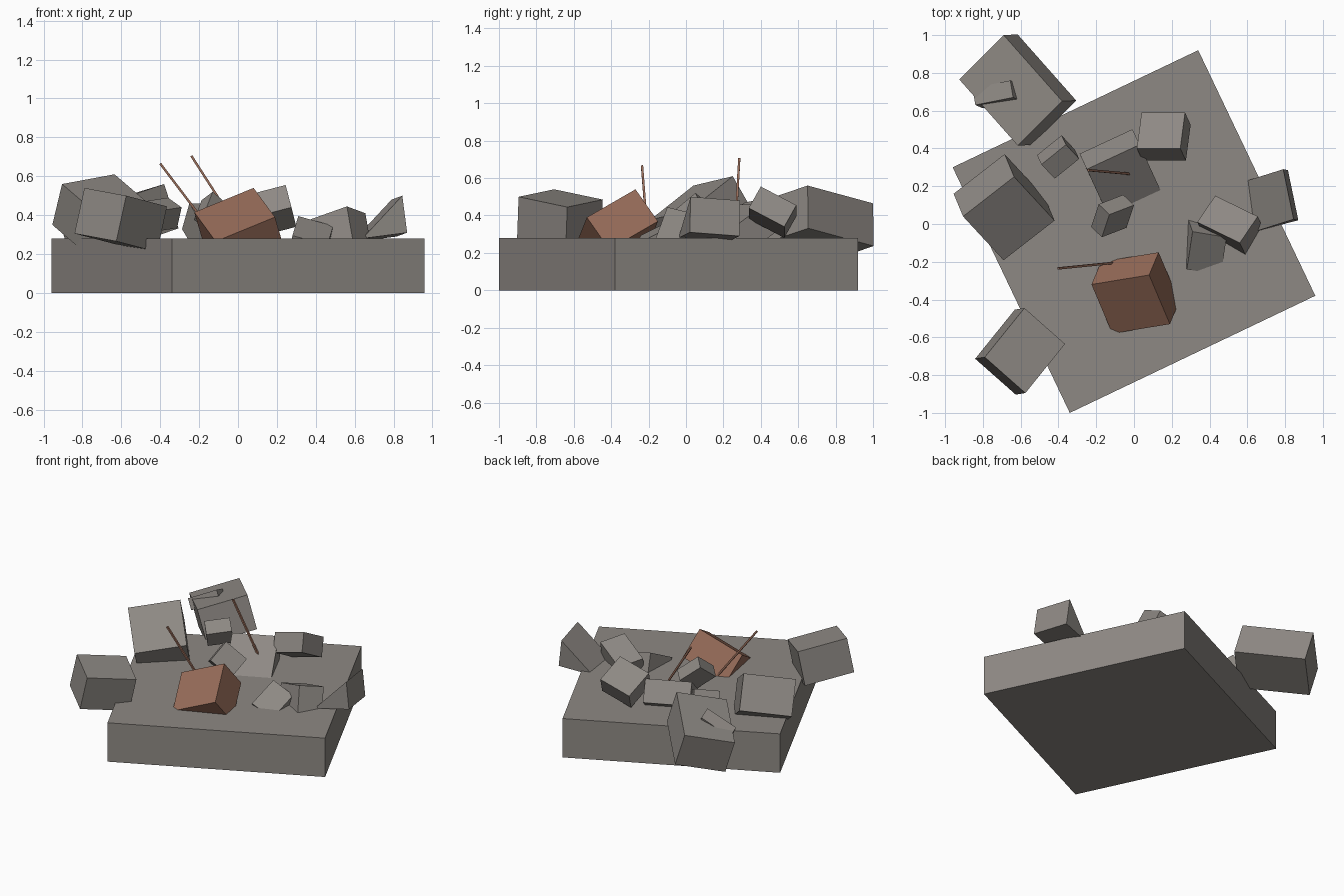
import bpy
import bmesh
from mathutils import Vector

default_cube = bpy.data.objects.get("Cube")
if default_cube:
    bpy.data.objects.remove(default_cube, do_unlink=True)


def flat_material(name, red, green, blue):
    material = bpy.data.materials.new(name)
    material.use_nodes = True
    colour = (red, green, blue, 1)
    material.diffuse_color = colour
    for node in material.node_tree.nodes:
        if node.type == "BSDF_PRINCIPLED":
            node.inputs["Base Color"].default_value = colour
    return material


concrete = flat_material("concrete grey", 0.27, 0.25, 0.23)
rust = flat_material("rusty brown", 0.31, 0.15, 0.1)


def prism(name, profile, sweep, material):
    """Sweep a flat outline along a vector into a closed solid."""
    bm = bmesh.new()
    outline = bm.faces.new([bm.verts.new(point) for point in profile])
    swept = bmesh.ops.extrude_face_region(bm, geom=[outline], use_keep_orig=True)
    moved = [item for item in swept["geom"] if isinstance(item, bmesh.types.BMVert)]
    bmesh.ops.translate(bm, verts=moved, vec=sweep)
    bmesh.ops.recalc_face_normals(bm, faces=bm.faces)
    mesh = bpy.data.meshes.new(name)
    bm.to_mesh(mesh)
    bm.free()
    mesh.materials.append(material)
    part = bpy.data.objects.new(name, mesh)
    bpy.context.scene.collection.objects.link(part)


def block(name, corner, first_edge, second_edge, depth, material=concrete):
    """Box from an upper corner and two edges, thickened downwards."""
    corner, u, v = Vector(corner), Vector(first_edge), Vector(second_edge)
    down = u.cross(v).normalized() * depth
    if down.z > 0:
        down.negate()
    prism(name, [corner, corner + u, corner + u + v, corner + v], down, material)


def rod(name, top, bottom, width=0.012):
    """Thin square bar between two points."""
    top, axis = Vector(top), Vector(bottom) - Vector(top)
    side = axis.cross(Vector((0, 1, 0))).normalized() * width / 2
    across = axis.cross(side).normalized() * width / 2
    profile = [top + side + across, top + side - across,
               top - side - across, top - side + across]
    prism(name, profile, axis, rust)


# Foundation slab
block("slab", (0.34, 0.92, 0.28), (0.62, -1.3, 0), (-1.3, -0.62, 0), 0.28)

# Large chunks hanging over the slab edges
block("back_right_chunk", (-0.38, 0.65, 0.56), (-0.235, -0.235, -0.08),
      (-0.31, 0.35, -0.095), 0.24)
block("right_chunk", (-0.905, 0.04, 0.56), (0.27, 0.21, 0.05),
      (-0.05, 0.12, -0.21), 0.365)
block("front_right_chunk", (-0.79, -0.705, 0.54), (0.215, -0.19, -0.04),
      (0.21, 0.26, -0.055), 0.24)
block("chunk_shard", (-0.64, 0.67, 0.52), (-0.015, 0.09, -0.03),
      (-0.2, -0.04, -0.1), 0.08)

# Chunks resting on the slab
block("back_left_chunk", (0.245, 0.4, 0.555), (-0.23, 0, -0.06),
      (0.025, 0.19, -0.1), 0.135)
block("left_chunk", (0.56, -0.1, 0.445), (0.095, 0.14, -0.035),
      (-0.225, 0.11, -0.08), 0.18)
block("half_buried_chunk", (0.31, -0.04, 0.395), (0.18, -0.03, -0.05),
      (-0.03, -0.2, -0.1), 0.15)
block("tilted_middle_chunk", (-0.25, 0.29, 0.46), (0.28, 0.13, 0),
      (0.11, -0.24, -0.18), 0.16)
block("small_middle_chunk", (-0.13, 0.05, 0.52), (0.13, 0.05, -0.11),
      (-0.04, -0.12, -0.1), 0.09)
block("small_right_chunk", (-0.29, 0.345, 0.44), (-0.07, 0.075, 0.05),
      (-0.13, -0.105, -0.02), 0.12)

# Wedge leaning over the left edge
prism("left_wedge", [(0.845, 0.025, 0.5), (0.87, 0.02, 0.31), (0.64, -0.04, 0.28)],
      (-0.055, 0.265, -0.02), concrete)

# Brown brick and reinforcing bars
block("brown_brick", (0.08, -0.27, 0.54), (-0.305, -0.05, -0.125),
      (0.11, -0.26, -0.15), 0.215, rust)
rod("right_bar", (-0.4, -0.235, 0.665), (-0.1, -0.205, 0.27))
rod("back_bar", (-0.24, 0.285, 0.705), (0.04, 0.26, 0.27))
